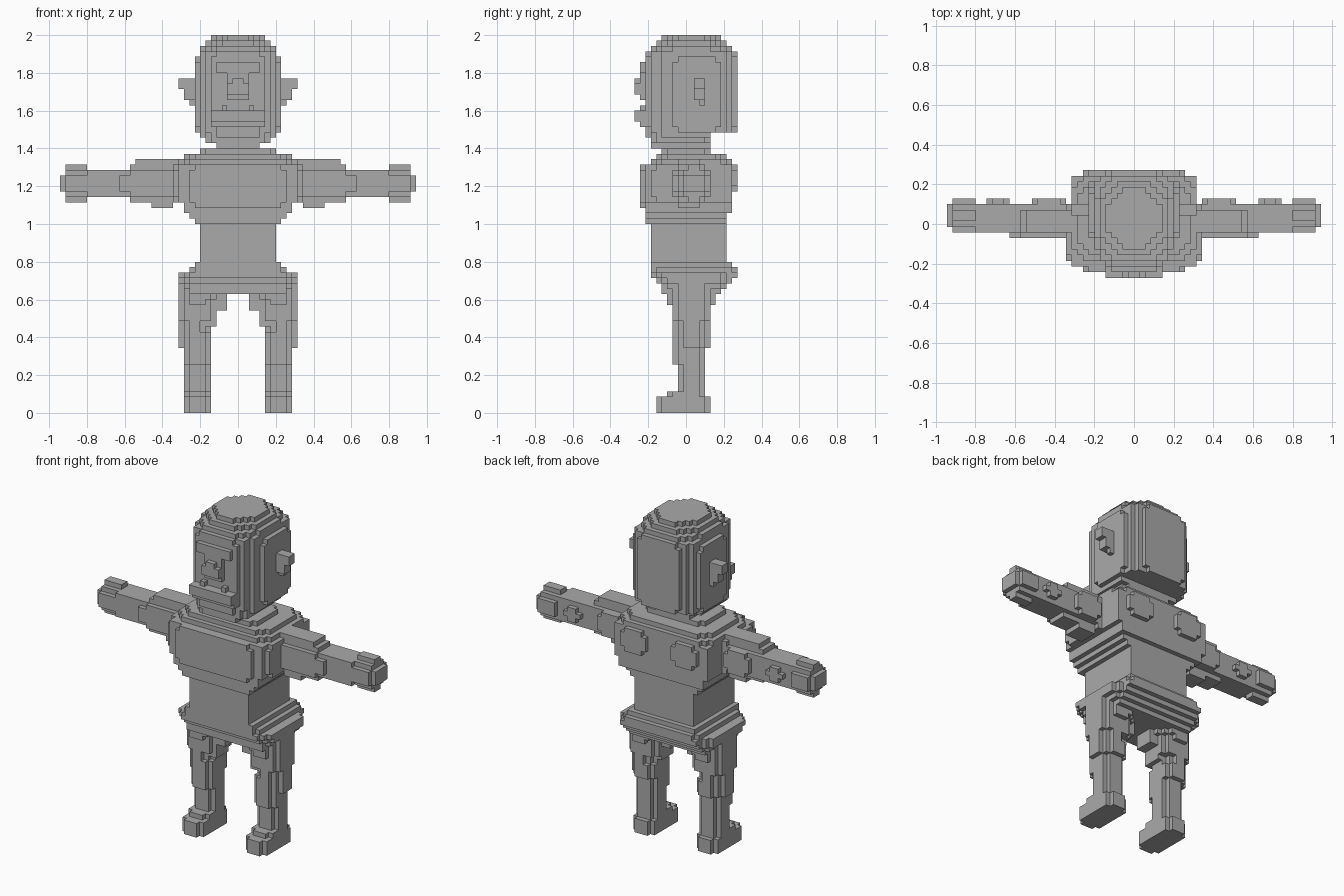
import bpy, bmesh
from mathutils import Vector

if "Cube" in bpy.data.objects:
    bpy.data.objects.remove(bpy.data.objects["Cube"])

UNIT = 1 / 35        # edge of one block
MID_Y = 9.5          # depth of the centre plane, in blocks
AXES = "xyz"

grey = bpy.data.materials.new("plain grey")
grey.use_nodes = True
GREY = (0.4, 0.4, 0.4, 1)
grey.diffuse_color = GREY
grey.node_tree.nodes["Principled BSDF"].inputs["Base Color"].default_value = GREY


def block(x, y, z, cut=0, along="z"):
    """Cells of a box; its four edges running along one axis are stepped off by cut."""
    spans = (x, y, z)
    across = [i for i in range(3) if AXES[i] != along]
    cells = set()
    for i in range(*x):
        for j in range(*y):
            for k in range(*z):
                c = (i, j, k)
                inset = sum(min(c[a] - spans[a][0], spans[a][1] - 1 - c[a]) for a in across)
                if inset >= cut:
                    cells.add(c)
    return cells


def wide(half, y, z, cut=0):
    """Box centred on x."""
    return block((-half, half), y, z, cut)


def mirrored(cells):
    return {(-1 - i, j, k) for i, j, k in cells}


def both(cells):
    return cells | mirrored(cells)


# Head: nested slabs that round off every side, with a stepped crown
head = (wide(8, (7, 16), (53, 65), 0) | wide(7, (5, 17), (52, 67))
        | wide(8, (8, 15), (52, 66)) | wide(6, (3, 18), (52, 67))
        | wide(5, (2, 19), (53, 66)) | wide(4, (2, 19), (52, 67))
        | wide(7, (4, 17), (66, 68), 3) | wide(6, (3, 18), (67, 68), 2)
        | wide(6, (4, 17), (68, 69), 3) | wide(5, (5, 16), (69, 70), 3))
# Jaw and chin
head |= (wide(7, (5, 14), (51, 52)) | wide(6, (3, 14), (50, 52), 1)
         | wide(4, (2, 14), (51, 52)) | wide(4, (3, 14), (49, 51)))
# Brow, nose and mouth
face = (wide(4, (1, 2), (63, 65)) | wide(2, (1, 2), (58, 63))
        | wide(2, (0, 1), (59, 61)) | wide(1, (0, 1), (61, 62))
        | wide(5, (1, 2), (53, 56)) | wide(5, (0, 1), (54, 56))
        | both(block((2, 3), (1, 2), (56, 57))))
# Ears
ear = (block((8, 11), (11, 13), (60, 62)) | block((8, 10), (11, 13), (58, 62))
       | block((8, 9), (12, 13), (57, 58)))

# Torso: collar, shoulders, chest, ribs and waist
neck = wide(4, (5, 14), (48, 50))
torso = (wide(7, (5, 14), (48, 49), 1) | wide(10, (4, 17), (47, 48), 2)
         | wide(11, (3, 18), (46, 47), 2)
         | wide(12, (4, 13), (39, 46)) | wide(12, (3, 13), (40, 45))
         | wide(11, (2, 18), (39, 46)) | wide(10, (2, 18), (37, 46))
         | wide(9, (1, 18), (39, 45)) | wide(8, (1, 18), (38, 46))
         | wide(9, (2, 17), (36, 38)) | wide(8, (2, 17), (35, 37))
         | wide(7, (3, 17), (27, 36)))
# Shoulder blades
torso |= both(block((3, 9), (18, 19), (41, 46), 1, "y"))

# Hips stepping out at the back and tapering down to the crotch
hips = (wide(8, (3, 18), (27, 28)) | wide(9, (3, 19), (26, 27), 1)
        | wide(11, (3, 18), (25, 26), 2) | wide(9, (3, 19), (25, 26))
        | wide(11, (4, 18), (24, 25), 2) | wide(10, (5, 17), (23, 24), 1)
        | wide(9, (5, 16), (22, 23)))

# Leg: thigh, knee, shin and foot
leg = (block((3, 11), (6, 15), (21, 24), 2) | block((4, 11), (6, 15), (20, 22), 2)
       | block((4, 11), (7, 14), (17, 20), 1) | block((2, 4), (8, 12), (19, 22))
       | block((4, 6), (8, 12), (16, 18)) | block((5, 11), (7, 14), (14, 17), 2)
       | block((5, 11), (8, 13), (12, 26), 1) | block((5, 10), (7, 14), (12, 15), 1)
       | block((5, 10), (7, 13), (9, 12), 1) | block((5, 10), (8, 13), (3, 9), 1)
       | block((5, 10), (4, 14), (0, 3), 1) | block((5, 10), (6, 13), (3, 4), 1))

# Arm: upper arm, forearm with elbow bumps, and fist
arm = (block((10, 20), (7, 13), (39, 46), 1, "x") | block((10, 19), (8, 12), (46, 47))
       | block((12, 16), (8, 12), (38, 39)) | block((12, 18), (7, 14), (40, 45), 1, "y")
       | block((20, 22), (7, 13), (40, 45), 1, "x") | block((20, 28), (8, 13), (40, 45))
       | block((22, 26), (9, 14), (41, 44), 1, "y")
       | block((28, 32), (8, 14), (39, 46), 2, "x")
       | block((32, 33), (9, 13), (41, 44)))

parts = {
    "head": head, "face_features": face,
    "left_ear": ear, "right_ear": mirrored(ear),
    "neck": neck, "torso": torso, "hips": hips,
    "left_leg": leg, "right_leg": mirrored(leg),
    "left_arm": arm, "right_arm": mirrored(arm),
}
solid = set().union(*parts.values())
used = set()


def build(name, cells):
    """Skin the open sides of the cells and merge the flat areas."""
    bm = bmesh.new()
    corners = {}

    def corner(p):
        if p not in corners:
            corners[p] = bm.verts.new(Vector((p[0], p[1] - MID_Y, p[2])) * UNIT)
        return corners[p]

    for c in cells:
        for a in range(3):
            u, v = (a + 1) % 3, (a + 2) % 3
            for side in (0, 1):
                beside = list(c)
                beside[a] += 2 * side - 1
                if tuple(beside) in solid:
                    continue
                loop = []
                for du, dv in ((0, 0), (1, 0), (1, 1), (0, 1)):
                    p = list(c)
                    p[a] += side
                    p[u] += du
                    p[v] += dv
                    loop.append(corner(tuple(p)))
                bm.faces.new(loop if side else loop[::-1])
    bmesh.ops.dissolve_limit(bm, angle_limit=0.01, verts=bm.verts[:], edges=bm.edges[:])
    mesh = bpy.data.meshes.new(name)
    bm.to_mesh(mesh)
    bm.free()
    mesh.materials.append(grey)
    bpy.context.collection.objects.link(bpy.data.objects.new(name, mesh))


for name, cells in parts.items():
    build(name, cells - used)
    used |= cells
